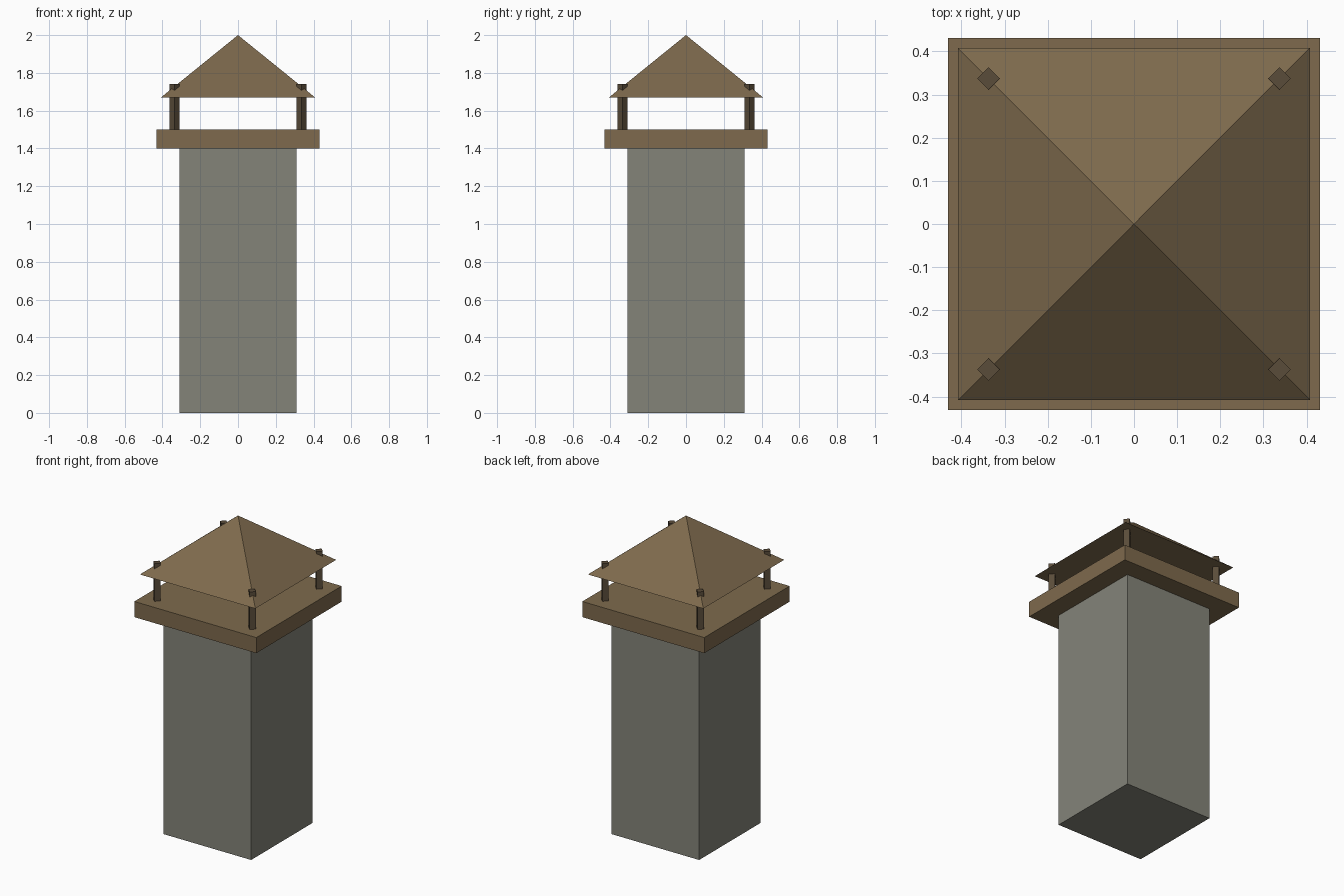
import bpy
import bmesh
import math
from mathutils import Matrix

if "Cube" in bpy.data.objects:
    bpy.data.objects.remove(bpy.data.objects["Cube"])


def material(name, rgb):
    """Flat material from 0-255 sRGB values, stored as linear."""
    m = bpy.data.materials.new(name)
    lin = [((c / 255 + 0.055) / 1.055) ** 2.4 for c in rgb]
    m.diffuse_color = (*lin, 1.0)
    m.use_nodes = True
    m.node_tree.nodes["Principled BSDF"].inputs["Base Color"].default_value = m.diffuse_color
    return m


stone = material("grey_stone", (132, 132, 121))
wood = material("brown_wood", (126, 106, 77))
dark_wood = material("dark_wood", (90, 76, 58))


def prism(name, mat, half, z0, z1, center=(0, 0), turn=0.0, pointed=False):
    """Square prism, or pyramid when pointed, between two heights."""
    bm = bmesh.new()
    r = half * math.sqrt(2)
    bmesh.ops.create_cone(
        bm, cap_ends=True, segments=4, radius1=r,
        radius2=0 if pointed else r, depth=z1 - z0,
        matrix=Matrix.Translation((*center, (z0 + z1) / 2))
        @ Matrix.Rotation(math.pi / 4 + turn, 4, 'Z'))
    bmesh.ops.remove_doubles(bm, verts=bm.verts, dist=1e-5)
    bmesh.ops.recalc_face_normals(bm, faces=bm.faces)
    mesh = bpy.data.meshes.new(name)
    bm.to_mesh(mesh)
    bm.free()
    mesh.materials.append(mat)
    ob = bpy.data.objects.new(name, mesh)
    bpy.context.collection.objects.link(ob)
    return ob


# Tall stone shaft and the overhanging slab on top
prism("shaft", stone, 0.31, 0.0, 1.4)
prism("cap_slab", wood, 0.431, 1.4, 1.5)

# Four diagonal posts that poke through the roof corners
for sx, side in ((-1, "left"), (1, "right")):
    for sy, end in ((-1, "front"), (1, "back")):
        prism(f"post_{end}_{side}", dark_wood, 0.0184, 1.5, 1.74,
              center=(sx * 0.337, sy * 0.337), turn=math.pi / 4)

# Pyramid roof
prism("roof", wood, 0.408, 1.67, 2.0, pointed=True)
